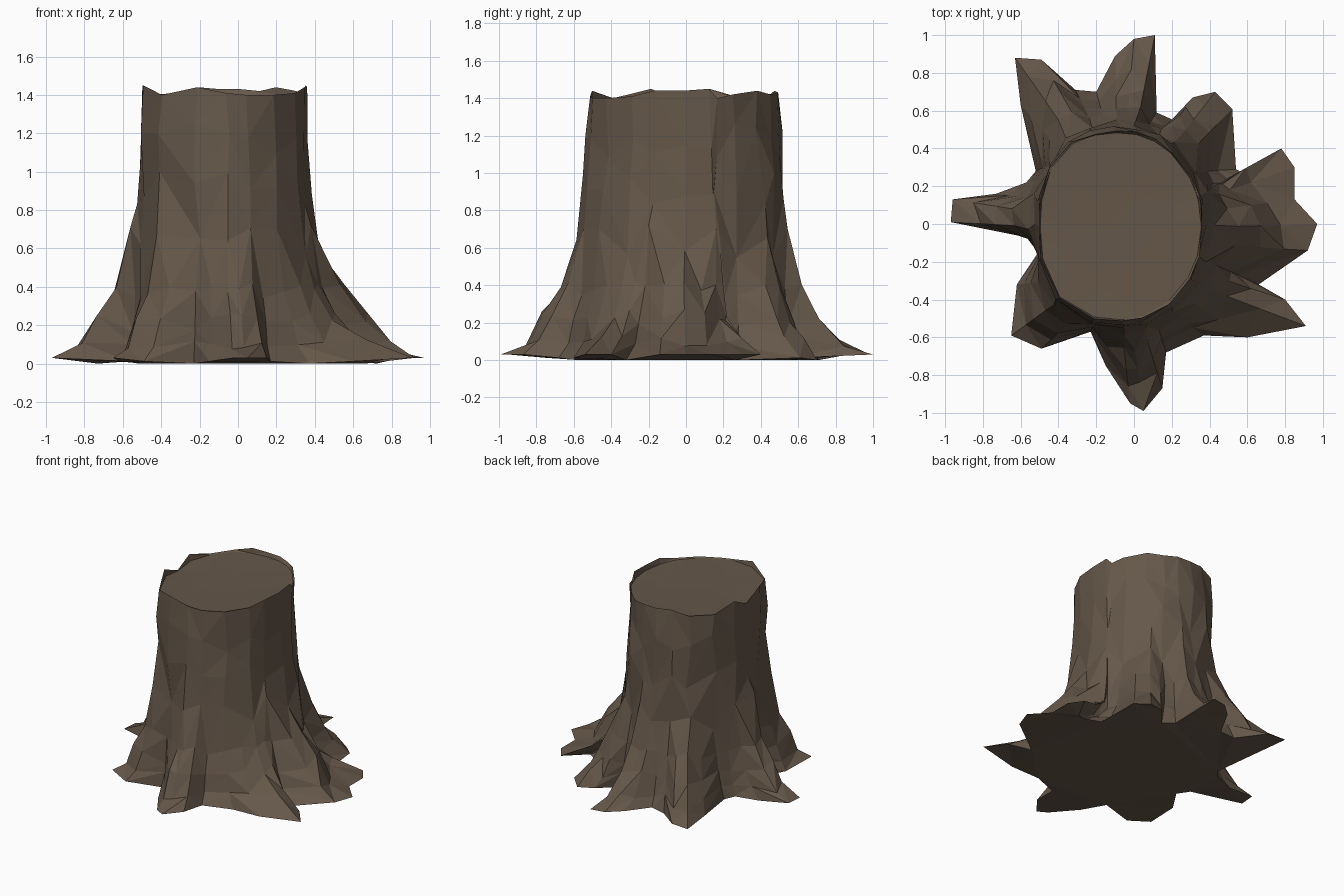
import bpy, bmesh, math, random

if "Cube" in bpy.data.objects:
    bpy.data.objects.remove(bpy.data.objects["Cube"])

random.seed(4)
bark = bpy.data.materials.new("bark")
bark.diffuse_color = (0.13, 0.095, 0.067, 1)
bark.use_nodes = True
bark.node_tree.nodes["Principled BSDF"].inputs["Base Color"].default_value = bark.diffuse_color

# Root outline on the ground, counter-clockwise from +x
BASE = [(.97, 0), (.85, .13), (.85, .30), (.78, .40), (.72, .26), (.65, .23), (.54, .29),
        (.52, .61), (.43, .70), (.31, .67), (.21, .55), (.12, .59), (.11, 1.0), (0, .98),
        (-.10, .89), (-.20, .70), (-.31, .71), (-.49, .87), (-.63, .88), (-.60, .63),
        (-.52, .28), (-.57, .22), (-.73, .16), (-.96, .13), (-.97, .01), (-.57, -.07),
        (-.50, -.14), (-.62, -.32), (-.65, -.59), (-.49, -.66), (-.23, -.57), (-.15, -.75),
        (-.02, -.95), (.05, -.99), (.15, -.87), (.17, -.68), (.37, -.59), (.60, -.60),
        (.91, -.54), (.80, -.40), (.66, -.32), (.92, -.14)]
# Low, flat roots: outline index -> remaining share of the flare
LOW = {2: .6, 3: .45, 4: .45, 5: .5, 6: .7, 11: .8, 12: .75, 13: .75, 14: .8, 37: .7, 38: .55, 39: .65}
# Jagged rim heights around the cut
RIM = [1.44, 1.45, 1.40, 1.42, 1.44, 1.42, 1.43, 1.43, 1.44, 1.41, 1.40,
       1.45, 1.38, 1.45, 1.40, 1.44, 1.41, 1.40, 1.40, 1.41, 1.44]
# (height, how much of the root flare is left)
FLARE = [(.10, .70), (.20, .49), (.36, .26)]
N, H = len(BASE), len(RIM)
CX = -.07

# Column angles, relaxed so that they advance steadily round the trunk
ang = []
for x, y in BASE:
    a = math.atan2(y, x - CX)
    while ang and a < ang[-1] - 1:
        a += 2 * math.pi
    ang.append(a)
for _ in range(3):
    ang = [(ang[i - 1] - (2 * math.pi if i == 0 else 0) + 2 * ang[i]
            + ang[(i + 1) % N] + (2 * math.pi if i == N - 1 else 0)) / 4 for i in range(N)]


def trunk(a, z, k=1.0):
    """Point on the tapering trunk, squarer on its left, at angle a and height z."""
    t = min(z / 1.4, 1)
    rx, ry = .465 - .03 * t, .565 - .06 * t
    if math.cos(a) < 0:
        k *= 1 + .07 * t * math.sin(2 * a) ** 2
    return CX + k * rx * math.cos(a), k * ry * math.sin(a) - .012


def jit(s):
    return random.uniform(-s, s)


bm = bmesh.new()


def ring(points):
    return [bm.verts.new(p) for p in points]


def bridge(lo, up):
    n = len(lo)
    for i in range(n):
        j = (i + 1) % n
        if i % 2:
            bm.faces.new((lo[i], lo[j], up[j]))
            bm.faces.new((lo[i], up[j], up[i]))
        else:
            bm.faces.new((lo[i], lo[j], up[i]))
            bm.faces.new((lo[j], up[j], up[i]))


# Underside and spreading roots
rings = [ring((x, y, .03 if math.hypot(x, y) > .85 else .012 * (i % 2)) for i, (x, y) in enumerate(BASE))]
for z, w in FLARE:
    pts = []
    for i, (x, y) in enumerate(BASE):
        tx, ty = trunk(ang[i], z)
        k = w * (1 + jit(.1)) * (1 - (1 - LOW.get(i, 1)) * min(1, z / .2))
        far = math.hypot(x - CX, y) - .6
        pts.append((tx + (x - tx) * k, ty + (y - ty) * k, z + jit(.03) + .1 * far * (z > .15)))
    rings.append(ring(pts))
for lo, up in zip(rings, rings[1:]):
    bridge(lo, up)
bm.faces.new(rings[0][::-1])

# Trunk: half as many columns, with irregular facets
half = ang[::2]
upper = []
for z, w in [(.62, .07), (.90, .02), (1.17, 0)]:
    pts = []
    for j, a in enumerate(half):
        tx, ty = trunk(a + jit(.05), z, 1 + jit(.03))
        x, y = BASE[2 * j]
        pts.append((tx + (x - tx) * w, ty + (y - ty) * w, z + jit(.1)))
    upper.append(ring(pts))
lo, up = rings[-1], upper[0]
for j in range(H):
    a, b, c, d = lo[2 * j], lo[2 * j + 1], lo[(2 * j + 2) % N], up[(j + 1) % H]
    for f in ((a, b, up[j]), (b, c, d), (b, d, up[j])):
        bm.faces.new(f)

# Splintered rim and its thin inner lip
upper.append(ring((*trunk(a, 1.4, 1 + jit(.012)), z) for a, z in zip(half, RIM)))
lip = [(*trunk(a, 1.4, .98), min(z - .005, 1.4)) for a, z in zip(half, RIM)]
upper.append(ring(lip))
for lo, up in zip(upper, upper[1:]):
    bridge(lo, up)


def finish(mesh_bm, name, smooth):
    bmesh.ops.recalc_face_normals(mesh_bm, faces=mesh_bm.faces)
    me = bpy.data.meshes.new(name)
    mesh_bm.to_mesh(me)
    mesh_bm.free()
    for p in me.polygons:
        p.use_smooth = smooth
    me.materials.append(bark)
    bpy.context.collection.objects.link(bpy.data.objects.new(name, me))


bmesh.ops.triangulate(bm, faces=[f for f in bm.faces if len(f.verts) > 4])
finish(bm, "trunk_and_roots", False)

# Slightly dished cut surface
bm = bmesh.new()
edge = ring(lip)
mid = ring((*trunk(a, 1.4, .5), 1.39) for a in half)
bridge(edge, mid)
bm.faces.new(mid)
finish(bm, "cut_top", True)
top = bpy.data.objects["cut_top"].data
if sum(p.normal.z for p in top.polygons) < 0:
    top.flip_normals()
